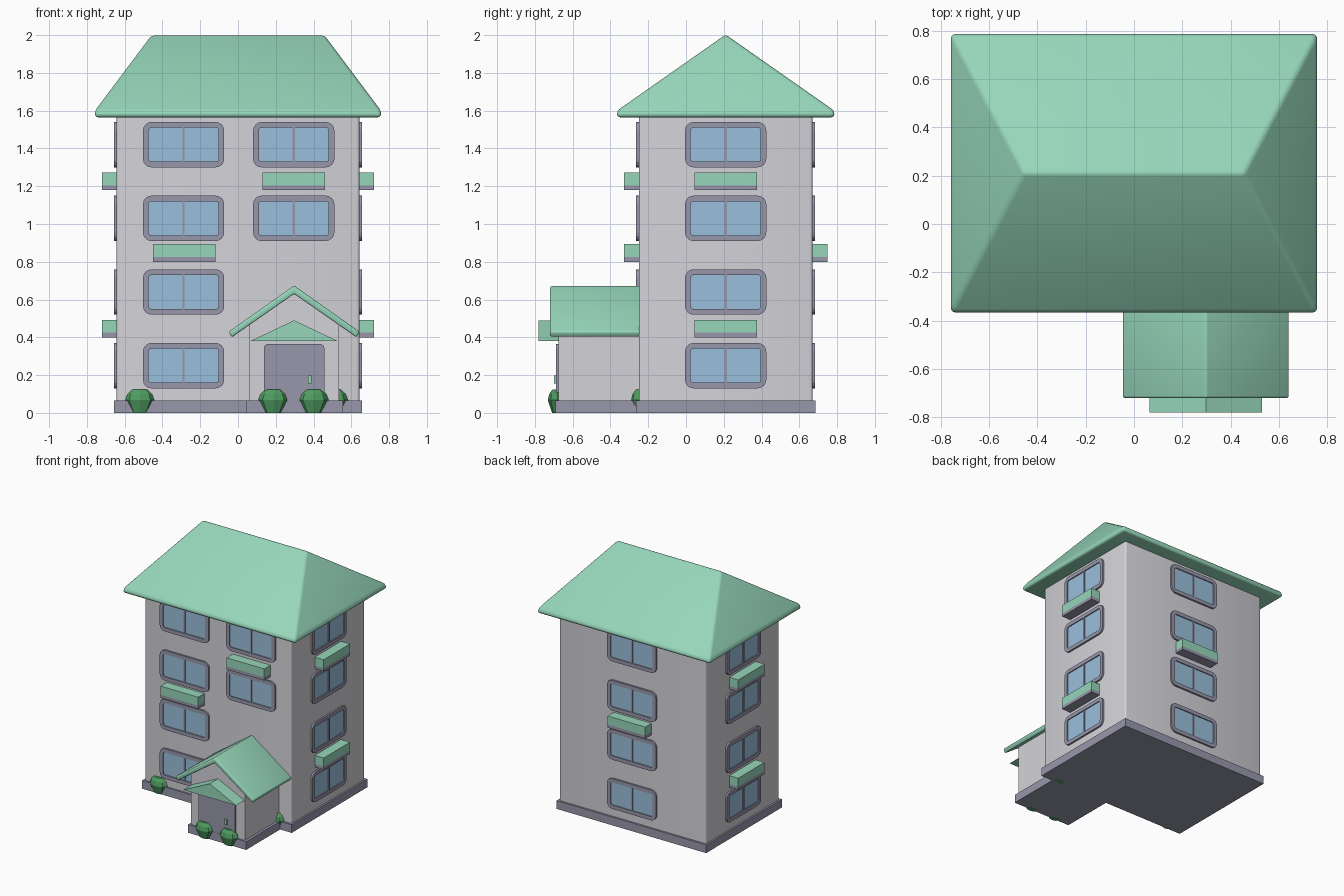
import bpy, bmesh, math
from mathutils import Matrix, Vector

if "Cube" in bpy.data.objects:
    bpy.data.objects.remove(bpy.data.objects["Cube"], do_unlink=True)


def material(name, rgb):
    lin = [((c / 255 + 0.055) / 1.055) ** 2.4 for c in rgb] + [1]
    m = bpy.data.materials.new(name)
    m.use_nodes = True
    m.diffuse_color = lin
    m.node_tree.nodes["Principled BSDF"].inputs["Base Color"].default_value = lin
    return m


WALL = material("pale grey wall", (212, 211, 217))
GREEN = material("mint green", (150, 214, 186))
TRIM = material("slate trim", (152, 151, 172))
GLASS = material("window blue", (154, 192, 221))
LEAF = material("leaf green", (78, 156, 96))


def finish(bm, name, mats, matrix=Matrix(), smooth=False):
    bmesh.ops.recalc_face_normals(bm, faces=bm.faces)
    mesh = bpy.data.meshes.new(name)
    bm.to_mesh(mesh)
    bm.free()
    ob = bpy.data.objects.new(name, mesh)
    bpy.context.collection.objects.link(ob)
    for m in mats:
        mesh.materials.append(m)
    ob.matrix_world = matrix
    if smooth:
        bpy.ops.object.select_all(action="DESELECT")
        ob.select_set(True)
        bpy.context.view_layer.objects.active = ob
        bpy.ops.object.shade_smooth_by_angle(angle=math.radians(35))
    return ob


def add_box(bm, lo, hi):
    lo, hi = Vector(lo), Vector(hi)
    m = Matrix.Translation((lo + hi) / 2) @ Matrix.Diagonal((*(hi - lo), 1))
    return bmesh.ops.create_cube(bm, size=1, matrix=m)["verts"]


def box(name, lo, hi, mat, matrix=Matrix()):
    bm = bmesh.new()
    add_box(bm, lo, hi)
    return finish(bm, name, [mat], matrix)


def add_prism(bm, outline, y0, y1):
    """Extrude an x-z outline along y; returns the face at y0."""
    face = bm.faces.new([bm.verts.new((x, y1, z)) for x, z in outline])
    new = bmesh.ops.extrude_face_region(bm, geom=[face])["geom"]
    verts = [g for g in new if isinstance(g, bmesh.types.BMVert)]
    bmesh.ops.translate(bm, verts=verts, vec=(0, y0 - y1, 0))
    return next(g for g in new if isinstance(g, bmesh.types.BMFace))


def rounded(w, h, r, steps=4):
    pts = []
    for k, (sx, sz) in enumerate(((1, 1), (-1, 1), (-1, -1), (1, -1))):
        for i in range(steps + 1):
            a = math.pi / 2 * (k + i / steps)
            pts.append((sx * (w / 2 - r) + r * math.cos(a),
                        sz * (h / 2 - r) + r * math.sin(a)))
    return pts


def bevel(bm, edges, width, segments):
    bmesh.ops.bevel(bm, geom=edges, offset=width, segments=segments,
                    profile=0.5, affect="EDGES")


HX, Y0, Y1, MID = 0.643, -0.25, 0.67, 0.21
PX, PY = 0.297, -0.675
SIDES = {"front": (0, 0, Y0), "left": (90, HX, MID),
         "back": (180, 0, Y1), "right": (270, -HX, MID)}


def on_wall(side, offset, z):
    angle, x, y = SIDES[side]
    return (Matrix.Translation((x, y, z))
            @ Matrix.Rotation(math.radians(angle), 4, "Z")
            @ Matrix.Translation((offset, 0, 0)))


# Main block with softened vertical corners
bm = bmesh.new()
add_box(bm, (-HX, Y0, 0.02), (HX, Y1, 1.58))
bevel(bm, [e for e in bm.edges
           if abs(e.verts[0].co.z - e.verts[1].co.z) > 1], 0.014, 3)
finish(bm, "main_walls", [WALL], smooth=True)

# Plinths
box("main_plinth", (-0.657, -0.265, 0), (0.657, 0.685, 0.065), TRIM)
box("porch_plinth", (0.045, -0.69, 0), (0.555, -0.265, 0.065), TRIM)

# Hipped roof with rounded eaves
bm = bmesh.new()
add_box(bm, (-0.757, -0.365, 1.565), (0.757, 0.785, 1.6))
top = max(bm.faces, key=lambda f: f.calc_center_median().z)
ridge = bmesh.ops.extrude_face_region(bm, geom=[top])["geom"]
bmesh.ops.delete(bm, geom=[top], context="FACES_ONLY")
for v in [g for g in ridge if isinstance(g, bmesh.types.BMVert)]:
    v.co = (math.copysign(0.455, v.co.x), MID, 2.003)
bmesh.ops.remove_doubles(bm, verts=bm.verts, dist=0.0001)
bevel(bm, bm.edges[:], 0.016, 3)
finish(bm, "main_roof", [GREEN], smooth=True)


# Windows: a rounded frame, sunken glass and a centre bar
def window(name, matrix):
    bm = bmesh.new()
    face = add_prism(bm, rounded(0.43, 0.24, 0.045), -0.014, 0.005)
    bmesh.ops.inset_region(bm, faces=[face], thickness=0.03)
    pane = bmesh.ops.extrude_face_region(bm, geom=[face])["geom"]
    bmesh.ops.delete(bm, geom=[face], context="FACES_ONLY")
    bmesh.ops.translate(bm, vec=(0, 0.008, 0), verts=[
        g for g in pane if isinstance(g, bmesh.types.BMVert)])
    next(g for g in pane if isinstance(g, bmesh.types.BMFace)).material_index = 1
    add_box(bm, (-0.006, -0.012, -0.09), (0.006, 0.004, 0.09))
    finish(bm, name, [TRIM, GLASS], matrix)


FLOORS = (0.25, 0.64, 1.03, 1.42)
COLUMNS = [("front", -0.288, FLOORS), ("front", 0.295, FLOORS[2:]),
           ("left", 0, FLOORS), ("back", 0, FLOORS), ("right", 0, FLOORS)]
for side, offset, heights in COLUMNS:
    for z in heights:
        window(side + "_window", on_wall(side, offset, z))

# Planter boxes with a slate tray
PLANTERS = [("front", -0.285, 0.80), ("front", 0.295, 1.18), ("back", 0, 0.80)]
PLANTERS += [(s, 0, z) for s in ("left", "right") for z in (0.40, 1.18)]
for side, offset, z in PLANTERS:
    m = on_wall(side, offset, z)
    box(side + "_planter_tray", (-0.165, -0.078, 0), (0.165, 0.005, 0.025), TRIM, m)
    box(side + "_planter", (-0.165, -0.078, 0.025), (0.165, 0.005, 0.093), GREEN, m)

# Porch walls with gable
at_porch = Matrix.Translation((PX, 0, 0))
bm = bmesh.new()
add_prism(bm, [(-0.237, 0.02), (0.237, 0.02), (0.237, 0.475),
               (0, 0.64), (-0.237, 0.475)], PY, Y0 + 0.01)
finish(bm, "porch_walls", [WALL], at_porch)

# Porch roof
bm = bmesh.new()
add_prism(bm, [(0, 0.674), (0.346, 0.43), (0.33, 0.4),
               (0, 0.63), (-0.33, 0.4), (-0.346, 0.43)], -0.72, Y0 + 0.01)
bevel(bm, bm.edges[:], 0.01, 3)
finish(bm, "porch_roof", [GREEN], at_porch, smooth=True)

# Canopy over the door
bm = bmesh.new()
add_prism(bm, [(-0.232, 0.38), (0.232, 0.38), (0, 0.49)], -0.78, PY + 0.005)
finish(bm, "door_canopy", [GREEN], at_porch)

# Door and handle
bm = bmesh.new()
add_prism(bm, rounded(0.32, 0.345, 0.025), -0.014, 0.005)
finish(bm, "door", [TRIM], Matrix.Translation((PX, PY, 0.193)))
box("door_handle", (0.37, PY - 0.025, 0.155), (0.39, PY - 0.01, 0.197), GREEN)

# Faceted bushes set against the walls
for x, y in ((-0.52, -0.245), (0.505, -0.245), (0.187, -0.68), (0.4, -0.68)):
    bm = bmesh.new()
    previous = None
    for r, z in ((0.045, 0), (0.08, 0.068), (0.068, 0.1), (0.04, 0.125)):
        ring = bmesh.ops.create_circle(
            bm, segments=8, radius=r, cap_ends=previous is None or z > 0.12,
            matrix=Matrix.Translation((0, 0, z)))["verts"]
        if previous:
            for i in range(8):
                j = (i + 1) % 8
                bm.faces.new((previous[i], previous[j], ring[j], ring[i]))
        previous = ring
    finish(bm, "bush", [LEAF],
           Matrix.Translation((x, y, 0)) @ Matrix.Diagonal((1, 0.65, 1, 1)))
